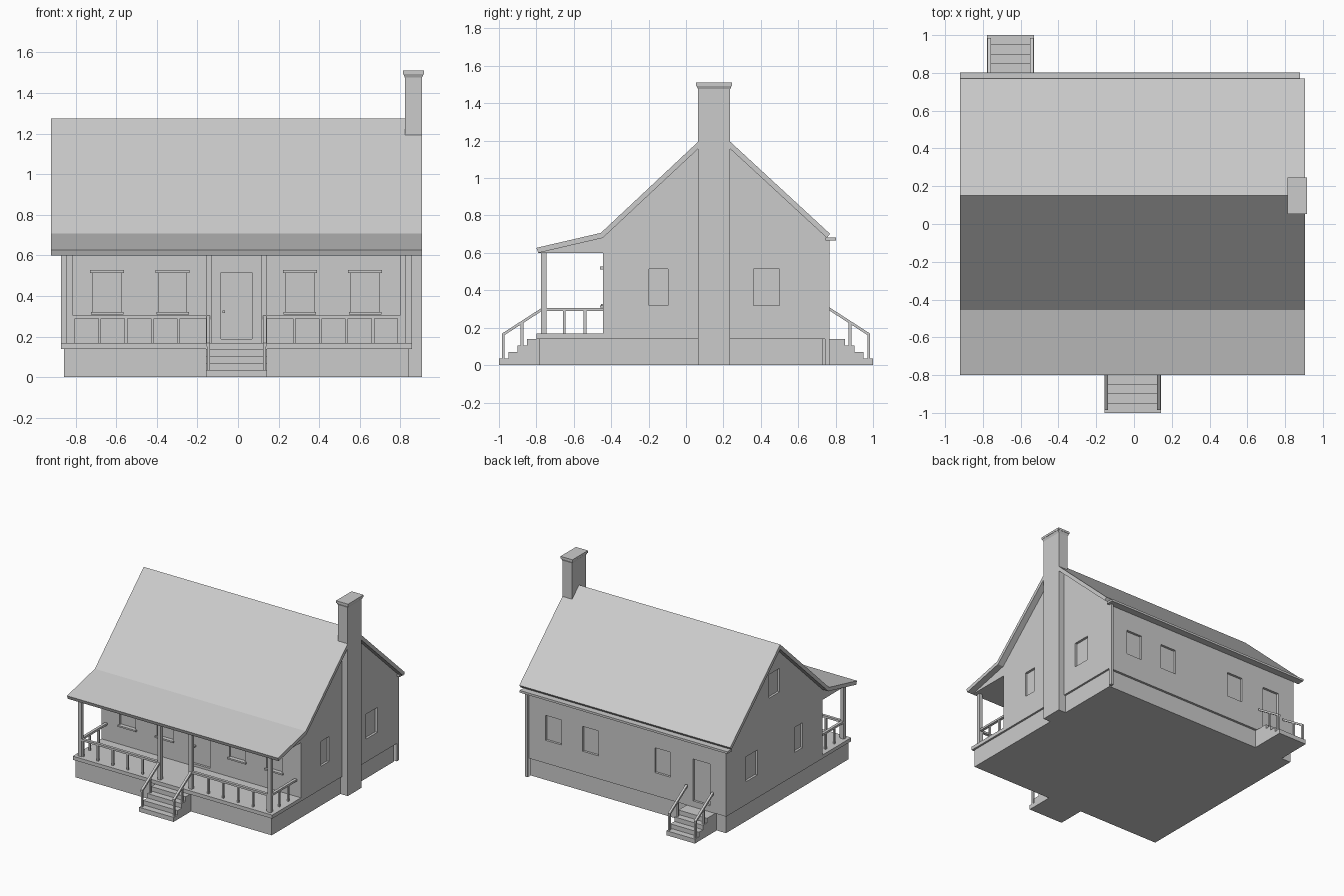
import bpy, bmesh

if "Cube" in bpy.data.objects:
    bpy.data.objects.remove(bpy.data.objects["Cube"])


def mesh_object(name, bm):
    bmesh.ops.recalc_face_normals(bm, faces=bm.faces)
    me = bpy.data.meshes.new(name)
    bm.to_mesh(me)
    bm.free()
    ob = bpy.data.objects.new(name, me)
    bpy.context.collection.objects.link(ob)
    return ob


def add_prism(bm, pts, x0, x1):
    """Extrude a (y, z) outline from x0 to x1."""
    a = [bm.verts.new((x0, y, z)) for y, z in pts]
    b = [bm.verts.new((x1, y, z)) for y, z in pts]
    bm.faces.new(a)
    bm.faces.new(b[::-1])
    for i in range(len(pts)):
        j = (i + 1) % len(pts)
        bm.faces.new((a[i], b[i], b[j], a[j]))


def add_box(bm, x0, x1, y0, y1, z0, z1):
    add_prism(bm, [(y0, z0), (y1, z0), (y1, z1), (y0, z1)], x0, x1)


def prism(name, pts, x0, x1):
    bm = bmesh.new()
    add_prism(bm, pts, x0, x1)
    return mesh_object(name, bm)


def boxes(name, *dims):
    bm = bmesh.new()
    for d in dims:
        add_box(bm, *d)
    return mesh_object(name, bm)


WX0, WX1 = -0.872, 0.857      # wall sides
WY0, WY1 = -0.445, 0.748      # wall front and back
DECK = 0.168
FRONT_WINDOWS = (-0.645, -0.322, 0.305, 0.626)

# Foundation and porch deck
boxes("foundation", (-0.858, 0.842, -0.785, 0.73, 0, 0.14))
boxes("porch_deck", (WX0, WX1, -0.80, WY0 + 0.01, 0.14, DECK))

# House body with gable ends
walls = prism("walls", [(WY0, 0.14), (WY1, 0.14), (WY1, 0.69), (0.15, 1.24), (WY0, 0.69)], WX0, WX1)

# Recessed windows and doors
R = 0.018
cuts = [(x - 0.069, x + 0.069, WY0 - 0.1, WY0 + R, 0.32, 0.515) for x in FRONT_WINDOWS]
cuts += [(x - 0.069, x + 0.069, WY1 - R, WY1 + 0.1, 0.32, 0.515) for x in (-0.322, 0.305, 0.626)]
cuts.append((-0.084, 0.069, WY0 - 0.1, WY0 + R, 0.187, 0.515))
cuts.append((-0.73, -0.585, WY1 - R, WY1 + 0.1, 0.187, 0.515))
for y0, y1 in ((-0.198, -0.096), (0.36, 0.50)):
    cuts.append((WX1 - R, WX1 + 0.1, y0, y1, 0.32, 0.515))
    cuts.append((WX0 - 0.1, WX0 + R, y0, y1, 0.32, 0.515))
cuts.append((WX0 - 0.1, WX0 + R, 0.085, 0.215, 0.865, 1.05))
cutter = boxes("opening_cutter", *cuts)
cutter.hide_render = True
cutter.hide_viewport = True
mod = walls.modifiers.new("openings", 'BOOLEAN')
mod.operation = 'DIFFERENCE'
mod.solver = 'EXACT'
mod.object = cutter

# Lintels, sills and door knob
boxes("window_lintels", *[(x - 0.084, x + 0.084, WY0 - 0.014, WY0 + 0.005, 0.512, 0.527) for x in FRONT_WINDOWS])
boxes("window_sills", *[(x - 0.08, x + 0.08, WY0 - 0.014, WY0 + 0.005, 0.308, 0.32) for x in FRONT_WINDOWS])
boxes("door_knob", (-0.076, -0.064, WY0 - 0.01, WY0 + R + 0.002, 0.316, 0.328))

# Roof with shallower porch slope
prism("roof", [(-0.80, 0.627), (-0.455, 0.707), (0.15, 1.274), (0.77, 0.702), (0.753, 0.68),
               (0.15, 1.236), (-0.445, 0.68), (-0.79, 0.60)], -0.922, 0.906)
prism("porch_ceiling", [(-0.785, 0.60), (WY0 + 0.005, 0.60), (WY0 + 0.005, 0.682), (-0.785, 0.604)], WX0, WX1)

# Gutter and downspout
boxes("gutter", (-0.92, 0.88, 0.745, 0.803, 0.665, 0.682))
boxes("downspout", (0.835, 0.857, 0.742, 0.767, 0, 0.68))

# Chimney with flared cap
CX0, CX1, CY0, CY1 = 0.822, 0.906, 0.064, 0.236
boxes("chimney", (CX0, CX1, CY0, CY1, 0, 1.478))
bm = bmesh.new()
add_box(bm, CX0, CX1, CY0, CY1, 1.475, 1.493)
for v in bm.verts:
    if v.co.z > 1.48:
        v.co.x += 0.008 if v.co.x > 0.86 else -0.008
        v.co.y += 0.008 if v.co.y > 0.15 else -0.008
add_box(bm, CX0 - 0.01, CX1 + 0.01, CY0 - 0.01, CY1 + 0.01, 1.493, 1.51)
mesh_object("chimney_cap", bm)

# Porch posts
boxes("porch_posts", *[(x - 0.014, x + 0.014, -0.775, -0.747, DECK, 0.602) for x in (-0.83, -0.143, 0.128, 0.813)])

# Porch railings and balusters
rails, balusters = [], []
for x0, x1 in ((-0.816, -0.157), (0.142, 0.799)):
    rails.append((x0, x1, -0.772, -0.75, 0.29, 0.306))
    for i in range(5):
        x = x0 + 0.006 + i * (x1 - x0 - 0.012) / 5 if x0 < 0 else x1 - 0.006 - i * (x1 - x0 - 0.012) / 5
        balusters.append((x - 0.007, x + 0.007, -0.768, -0.754, DECK, 0.292))
for x in (-0.83, 0.813):
    rails.append((x - 0.011, x + 0.011, -0.75, WY0, 0.29, 0.306))
    for y in (-0.65, -0.54):
        balusters.append((x - 0.007, x + 0.007, y - 0.007, y + 0.007, DECK, 0.292))
boxes("porch_rails", *rails)
boxes("porch_balusters", *balusters)


# Steps with sloping handrails; s is -1 for front, +1 for back
def stairs(side, x0, x1, s):
    pts = [(s * 0.72, 0), (s * 1.0, 0)]
    for i in range(4):
        y, z = 1.0 - 0.05 * i, 0.035 * (i + 1)
        pts += [(s * y, z), (s * (y - 0.05), z)]
    pts.append((s * 0.72, 0.14))
    prism(side + "_steps", pts, x0, x1)
    bm = bmesh.new()
    for xa in (x0 + 0.002, x1 - 0.02):
        xb = xa + 0.018
        add_prism(bm, [(s * 0.765, 0.293), (s * 0.765, 0.31), (s * 0.985, 0.168), (s * 0.985, 0.151)], xa, xb)
        for y, z0, z1 in ((0.977, 0.03, 0.163), (0.877, 0.1, 0.23), (0.775, 0.13, 0.295)):
            if y > 0.8:
                add_box(bm, xa + 0.002, xb - 0.002, s * y - 0.007, s * y + 0.007, z0 if y > 0.9 else 0.1, z1)
    mesh_object(side + "_handrails", bm)


stairs("front", -0.157, 0.142, -1)
stairs("back", -0.777, -0.53, 1)
